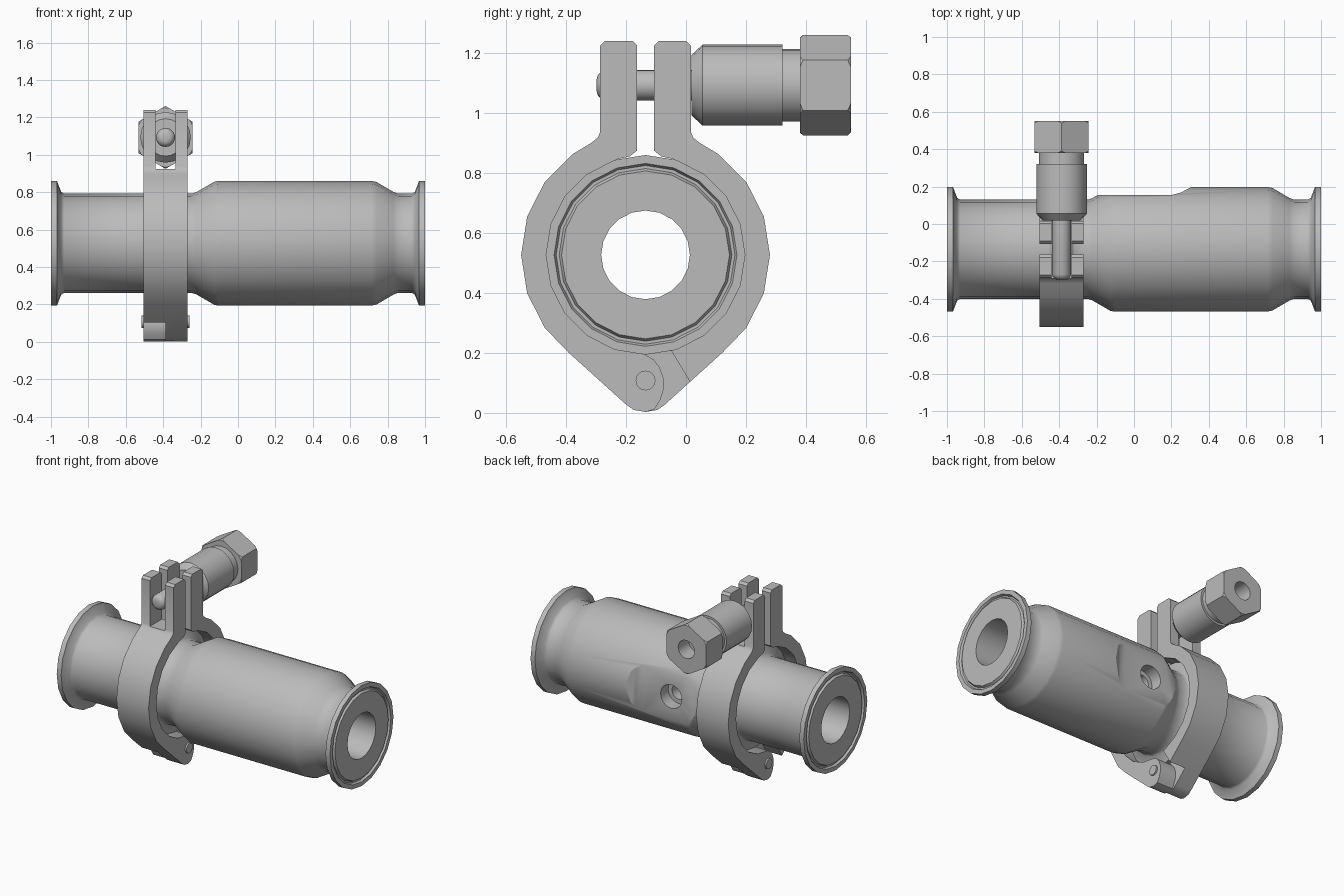
import bpy, bmesh, math
from mathutils import Matrix, Vector

if "Cube" in bpy.data.objects:
    bpy.data.objects.remove(bpy.data.objects["Cube"])

CY, CZ = -0.135, 0.527          # pipe axis
CX = -0.3875                    # clamp centre
BZ = 1.093                      # bolt height

steel = bpy.data.materials.new("steel grey")
steel.diffuse_color = (0.5, 0.5, 0.5, 1)
steel.use_nodes = True
steel.node_tree.nodes["Principled BSDF"].inputs["Base Color"].default_value = steel.diffuse_color


def finish(bm, name, angle=35):
    bmesh.ops.recalc_face_normals(bm, faces=bm.faces)
    me = bpy.data.meshes.new(name)
    bm.to_mesh(me)
    bm.free()
    me.materials.append(steel)
    ob = bpy.data.objects.new(name, me)
    bpy.context.collection.objects.link(ob)
    smooth(ob, angle)
    return ob


def select(ob):
    bpy.ops.object.select_all(action='DESELECT')
    ob.select_set(True)
    bpy.context.view_layer.objects.active = ob


def smooth(ob, angle=35):
    select(ob)
    bpy.ops.object.shade_smooth_by_angle(angle=math.radians(angle))


def lathe(name, prof, axis, centre, n=20, closed=False, angle=35):
    """Revolve (along, radius) points about the x or y axis."""
    bm = bmesh.new()
    rings = []
    for a, r in prof:
        ring = []
        for i in range(n):
            t = math.pi / 2 + 2 * math.pi * i / n
            c, s = r * math.cos(t), r * math.sin(t)
            v = Vector((a, c, s) if axis == 'x' else (c, a, s))
            ring.append(bm.verts.new(v + Vector(centre)))
        rings.append(ring)
    pairs = list(zip(rings, rings[1:]))
    if closed:
        pairs.append((rings[-1], rings[0]))
    else:
        bm.faces.new(rings[0])
        bm.faces.new(rings[-1])
    for p, q in pairs:
        for i in range(n):
            j = (i + 1) % n
            bm.faces.new((p[i], p[j], q[j], q[i]))
    return finish(bm, name, angle)


def prism(name, pts, lo, hi, axis='x'):
    """Extrude an outline: (y, z) along x, or (x, y) along z."""
    bm = bmesh.new()
    def put(p, h):
        return (h, p[0], p[1]) if axis == 'x' else (p[0], p[1], h)
    face = bm.faces.new([bm.verts.new(put(p, lo)) for p in pts])
    new = bmesh.ops.extrude_face_region(bm, geom=[face])['geom']
    move = Vector(put((0, 0), hi - lo))
    bmesh.ops.translate(bm, vec=move,
                        verts=[v for v in new if isinstance(v, bmesh.types.BMVert)])
    return finish(bm, name)


def boolean(ob, cutter, op='DIFFERENCE'):
    mod = ob.modifiers.new("cut", 'BOOLEAN')
    mod.operation, mod.object, mod.solver = op, cutter, 'EXACT'
    select(ob)
    bpy.ops.object.modifier_apply(modifier=mod.name)
    bpy.data.objects.remove(cutter, do_unlink=True)
    smooth(ob)


# --- pipes: flanged ferrule ends with a gasket groove in the outer faces
def end_face(x, s):
    """Flange from pipe wall out to the face and back to the bore; s = outward direction."""
    return [(x - s * .07, .265), (x - s * .055, .275), (x - s * .032, .333), (x, .333),
            (x, .305), (x - s * .014, .298), (x - s * .014, .288), (x, .28), (x, .148)]


def joint(s):
    """Mating flange hidden in the clamp."""
    return [(CX, .148), (CX, .333), (CX + s * .03, .333), (CX + s * .055, .275), (CX + s * .07, .265)]


axis_pos = (0, CY, CZ)
lathe("inlet_pipe", joint(-1) + end_face(-1, -1), 'x', axis_pos, closed=True)
body = lathe("valve_body", joint(1) + [(-.25, .265), (-.225, .272), (-.125, .33), (-.105, .333),
             (.715, .333), (.74, .328), (.83, .275), (.855, .265)] + end_face(1, 1),
             'x', axis_pos, closed=True)

# flat on the back of the body, with a stepped port
boolean(body, prism("flat_cutter", [(-.3, .155), (.2, .155), (.25, .168), (.32, .205),
                                    (.32, .4), (-.3, .4)], .1, .95, 'z'))
boolean(body, lathe("port_cutter", [(-.08, .05), (.075, .05), (.075, .078), (.3, .078)],
                    'y', (0, 0, CZ)))


# --- clamp: two halves, each with a slotted lug above and a knuckle below
def clamp_half(name):
    def arc(r, degs):
        return [(CY + r * math.cos(math.radians(d)), CZ + r * math.sin(math.radians(d))) for d in degs]
    lug = [(CY + d, z) for d, z in ((-.028, .875), (-.028, 1.225), (-.043, 1.24), (-.137, 1.24),
                                    (-.152, 1.225), (-.152, .935), (-.16, .917))]
    outer = arc(.415, (116, 126, 144, 162, 180, 198, 216, 232))
    knuckle = [(CY + d, z) for d, z in ((-.065, .028), (-.04, .01), (0, .003), (.03, .012), (.05, .045),
                                        (.061, .08), (.06, .115), (.048, .15), (.028, .177))]
    inner = arc(.333, list(range(270, 107, -18)) + [99])
    ob = prism(name, lug + outer + knuckle + inner, CX - .1175, CX + .1175)
    # bolt slot through the lug
    w = .0545
    boolean(ob, prism("slot_cutter", [(-.5, .925), (.3, .925), (.3, 1.4), (-.5, 1.4)], CX - w, CX + w))
    # recess for the other half's knuckle
    boolean(ob, prism("recess_cutter", [(CY - .086, .207), (CY - .17, .067), (CY - .17, -.1),
                                        (CY + .2, -.1), (CY + .2, .207)], CX - .2, CX))
    return ob


clamp_half("front_clamp_half")
back = clamp_half("back_clamp_half")
pivot = Matrix.Translation((CX, CY, 0))
back.data.transform(pivot @ Matrix.Rotation(math.pi, 4, 'Z') @ pivot.inverted())

# hinge pin
lathe("hinge_pin", [(-.515, .033), (-.26, .033)], 'x', (0, CY, .108), n=16)

# --- bolt, knob and hexagonal end
bolt_pos = (CX, 0, BZ)
lathe("bolt_rod", [(-.298, .02), (-.294, .034), (-.284, .045), (-.27, .051), (.06, .051)],
      'y', bolt_pos, angle=50)
lathe("knob", [(.018, .1), (.055, .135), (.322, .135), (.322, .121), (.385, .121)], 'y', bolt_pos)
hexnut = lathe("hex_end", [(.38, .168), (.55, .168)], 'y', bolt_pos, n=6)
boolean(hexnut, lathe("chamfer_tool", [(.38, .158), (.395, .172), (.535, .172), (.55, .158)],
                      'y', bolt_pos, n=36), 'INTERSECT')
boolean(hexnut, lathe("socket_cutter", [(.44, .06), (.6, .06)], 'y', bolt_pos))
